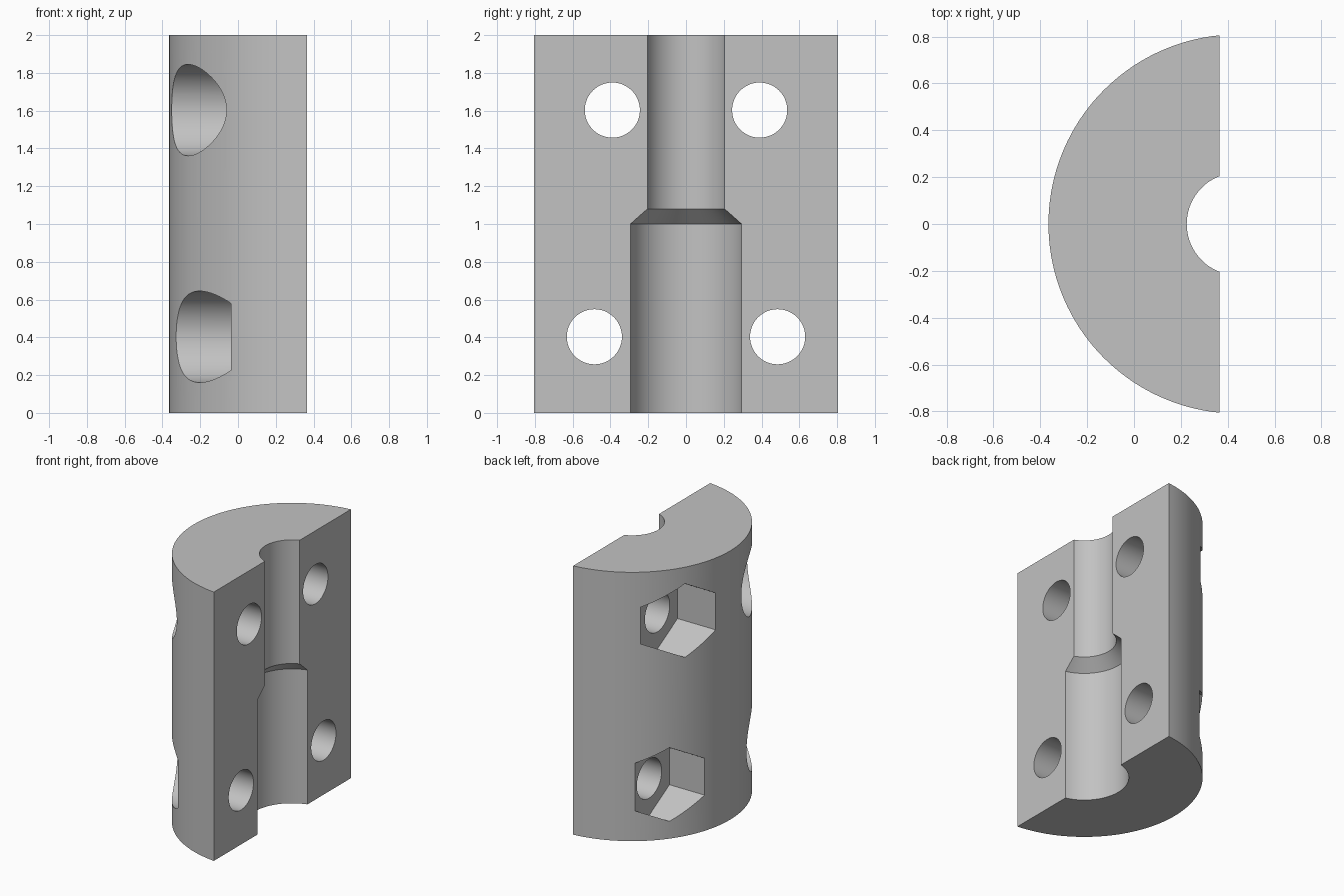
import bpy, bmesh, math
from mathutils import Matrix

if "Cube" in bpy.data.objects:
    bpy.data.objects.remove(bpy.data.objects["Cube"], do_unlink=True)

AXIS = 0.444      # x of the shared bore and body axis
FACE = 0.365      # x of the flat mating face
RADIUS = 0.809
FLOOR = -0.037    # x of the pocket floors

grey = bpy.data.materials.new("plain grey")
grey.use_nodes = True
colour = (0.54, 0.54, 0.54, 1)
grey.diffuse_color = colour
grey.node_tree.nodes["Principled BSDF"].inputs["Base Color"].default_value = colour


def make_object(name, bm):
    bmesh.ops.recalc_face_normals(bm, faces=bm.faces)
    mesh = bpy.data.meshes.new(name)
    bm.to_mesh(mesh)
    bm.free()
    mesh.materials.append(grey)
    obj = bpy.data.objects.new(name, mesh)
    bpy.context.collection.objects.link(obj)
    return obj


def lathe(name, profile, sides):
    """Solid of stacked rings (radius, z) around the bore axis."""
    bm = bmesh.new()
    rings = [[bm.verts.new((AXIS + r * math.cos(math.tau * i / sides),
                            r * math.sin(math.tau * i / sides), z))
              for i in range(sides)] for r, z in profile]
    for low, high in zip(rings, rings[1:]):
        for i in range(sides):
            j = (i + 1) % sides
            bm.faces.new((low[i], low[j], high[j], high[i]))
    bm.faces.new(rings[0])
    bm.faces.new(rings[-1])
    return make_object(name, bm)


def prism_x(name, y, z, radius, sides, x_end):
    """Prism along x, from outside the curved wall to x_end; a corner points up."""
    x_start = -0.6
    bm = bmesh.new()
    place = (Matrix.Translation(((x_start + x_end) / 2, y, z))
             @ Matrix.Rotation(math.pi / 2, 4, 'Y'))
    bmesh.ops.create_cone(bm, cap_ends=True, segments=sides, radius1=radius,
                          radius2=radius, depth=x_end - x_start,
                          matrix=place @ Matrix.Rotation(math.pi / 2, 4, 'Z')
                          if sides > 6 else place @ Matrix.Rotation(hex_turn, 4, 'Z'))
    return make_object(name, bm)


# find the turn that puts a hexagon corner on the z axis
probe = bmesh.new()
bmesh.ops.create_circle(probe, segments=6, radius=1)
probe.verts.ensure_lookup_table()
first = probe.verts[0].co
hex_turn = -math.atan2(first.y, first.x)
probe.free()

# half-round clamp body: part of a disc behind the flat mating face
bm = bmesh.new()
half = math.acos((AXIS - FACE) / RADIUS)
steps = 72
outline = []
for i in range(steps + 1):
    a = math.pi - half + 2 * half * i / steps
    outline.append(bm.verts.new((AXIS + RADIUS * math.cos(a), RADIUS * math.sin(a), 0)))
base = bm.faces.new(outline)
top = bmesh.ops.extrude_face_region(bm, geom=[base])
bmesh.ops.translate(bm, vec=(0, 0, 2),
                    verts=[v for v in top["geom"] if isinstance(v, bmesh.types.BMVert)])
body = make_object("clamp_half", bm)

# stepped bore with a short cone between the two diameters
cutters = [lathe("bore_cutter",
                 [(0.305, -0.1), (0.305, 1.0), (0.219, 1.08), (0.219, 2.1)], 96)]

# bolt holes: round counterbores at the front, hexagonal nut pockets at the back
for level, y, z in (("upper", 0.39, 1.603), ("lower", 0.485, 0.403)):
    cutters += [
        prism_x(level + "_counterbore_cutter", -y, z, 0.242, 64, FLOOR),
        prism_x(level + "_nut_pocket_cutter", y, z, 0.274, 6, FLOOR),
        prism_x(level + "_front_hole_cutter", -y, z, 0.146, 48, 0.6),
        prism_x(level + "_back_hole_cutter", y, z, 0.146, 48, 0.6),
    ]

bpy.ops.object.select_all(action='DESELECT')
body.select_set(True)
bpy.context.view_layer.objects.active = body
for cutter in cutters:
    mod = body.modifiers.new(cutter.name, 'BOOLEAN')
    mod.operation = 'DIFFERENCE'
    mod.solver = 'EXACT'
    mod.object = cutter
    bpy.ops.object.modifier_apply(modifier=mod.name)
for cutter in cutters:
    bpy.data.objects.remove(cutter, do_unlink=True)

bpy.ops.object.shade_smooth_by_angle(angle=math.radians(25))
